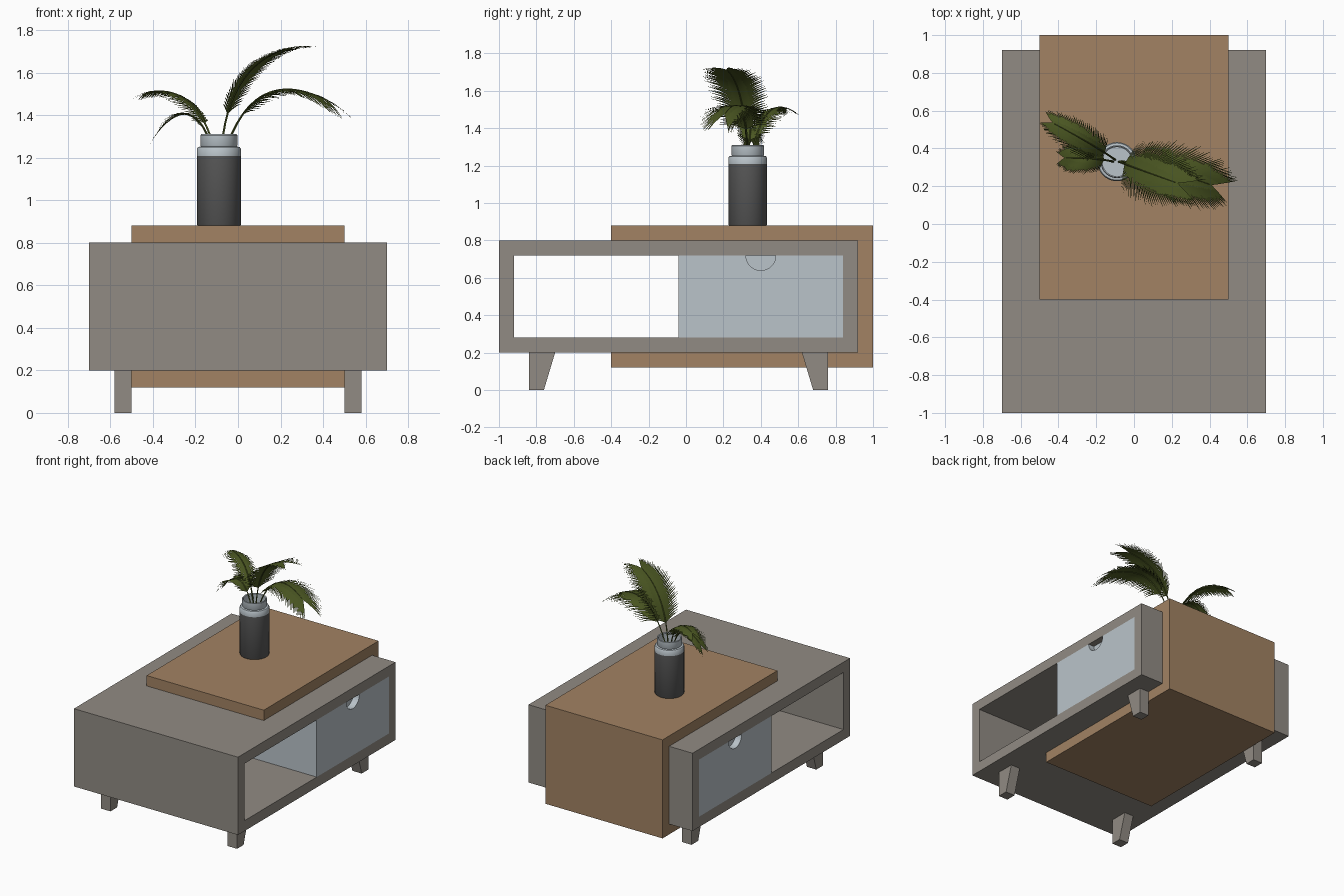
import bpy, bmesh, math, random
from mathutils import Vector

if "Cube" in bpy.data.objects:
    bpy.data.objects.remove(bpy.data.objects["Cube"])

random.seed(4)


def material(name, rgb):
    m = bpy.data.materials.new(name)
    m.diffuse_color = (*rgb, 1)
    m.use_nodes = True
    m.node_tree.nodes["Principled BSDF"].inputs["Base Color"].default_value = m.diffuse_color
    return m


GREY = material("warm grey", (0.285, 0.26, 0.23))
WOOD = material("oak wood", (0.36, 0.225, 0.125))
BLUE = material("pale blue grey", (0.49, 0.55, 0.59))
DARK = material("charcoal", (0.10, 0.10, 0.10))
LEAF = material("palm green", (0.07, 0.095, 0.016))


def finish(name, bm, *mats):
    me = bpy.data.meshes.new(name)
    bm.to_mesh(me)
    bm.free()
    ob = bpy.data.objects.new(name, me)
    bpy.context.collection.objects.link(ob)
    for m in mats:
        me.materials.append(m)
    return ob


def prism(name, yz, x0, x1, mat):
    """Extrude a (y, z) outline along x."""
    bm = bmesh.new()
    face = bm.faces.new([bm.verts.new((x0, y, z)) for y, z in yz])
    ext = bmesh.ops.extrude_face_region(bm, geom=[face])
    moved = [v for v in ext["geom"] if isinstance(v, bmesh.types.BMVert)]
    bmesh.ops.translate(bm, verts=moved, vec=(x1 - x0, 0, 0))
    bmesh.ops.recalc_face_normals(bm, faces=bm.faces)
    return finish(name, bm, mat)


def rect(y0, y1, z0, z1):
    return [(y0, z0), (y1, z0), (y1, z1), (y0, z1)]


# Cabinet: rectangular tube open on both sides
bm = bmesh.new()
loops = [[bm.verts.new((x, y, z)) for y, z in r]
         for x, r in ((-0.7, rect(-1, 0.92, 0.2, 0.8)), (0.7, rect(-1, 0.92, 0.2, 0.8)),
                      (0.7, rect(-0.92, 0.84, 0.28, 0.72)), (-0.7, rect(-0.92, 0.84, 0.28, 0.72)))]
for i in range(4):
    a, b = loops[i], loops[(i + 1) % 4]
    for j in range(4):
        k = (j + 1) % 4
        bm.faces.new((a[j], a[k], b[k], b[j]))
bmesh.ops.recalc_face_normals(bm, faces=bm.faces)
finish("cabinet_frame", bm, GREY)

# Wooden wrap around top, back and underside
prism("wooden_wrap", [(-0.4, 0.8), (-0.4, 0.88), (1, 0.88), (1, 0.12),
                      (-0.4, 0.12), (-0.4, 0.2), (0.92, 0.2), (0.92, 0.8)], -0.5, 0.5, WOOD)

# Drawer with a half-round finger notch on both ends
drawer = prism("drawer", rect(-0.04, 0.84, 0.28, 0.72), -0.7, 0.7, BLUE)
for side in (-1, 1):
    disc = [(0.4 + 0.08 * math.cos(i * math.tau / 32), 0.72 + 0.08 * math.sin(i * math.tau / 32))
            for i in range(32)]
    cutter = prism("notch_cutter", disc, side * 0.65, side * 0.75, BLUE)
    cutter.hide_render = True
    cutter.hide_viewport = True
    cut = drawer.modifiers.new("notch", 'BOOLEAN')
    cut.operation, cut.object, cut.solver = 'DIFFERENCE', cutter, 'EXACT'

# Tapered legs, mirrored about the cabinet centre (y = -0.04)
for sx in (-1, 1):
    for sy, label in ((-1, "front"), (1, "back")):
        outline = [(-0.04 + sy * d, z) for d, z in ((0.8, 0), (0.8, 0.2), (0.66, 0.2), (0.72, 0))]
        prism(label + "_leg", outline, sx * 0.5, sx * 0.58, GREY)

# Vase: lathed, charcoal sleeve below a pale neck
bm = bmesh.new()
profile = [(0, 0.88), (0.1, 0.88), (0.1035, 0.885), (0.1035, 1.208), (0.1035, 1.242), (0.098, 1.25),
           (0.084, 1.252), (0.087, 1.258), (0.087, 1.305), (0.083, 1.31), (0.077, 1.305),
           (0.077, 1.2), (0, 1.2)]
pts = [bm.verts.new((r, 0, z)) for r, z in profile]
edges = [bm.edges.new(p) for p in zip(pts, pts[1:])]
bmesh.ops.spin(bm, geom=pts + edges, axis=(0, 0, 1), cent=(0, 0, 0), angle=math.tau, steps=40)
bmesh.ops.remove_doubles(bm, verts=bm.verts, dist=1e-4)
bmesh.ops.recalc_face_normals(bm, faces=bm.faces)
for f in bm.faces:
    c = f.calc_center_median()
    f.material_index = 1 if c.z < 1.2 else 0
bmesh.ops.translate(bm, verts=bm.verts, vec=(-0.09, 0.33, 0))
vase = finish("vase", bm, BLUE, DARK)
bpy.context.view_layer.objects.active = vase
vase.select_set(True)
bpy.ops.object.shade_smooth_by_angle(angle=math.radians(35))


def frond(name, p0, p1, p2, count, reach, droop):
    """Arching stem with narrow leaflets on both sides."""
    p0, p1, p2 = Vector(p0), Vector(p1), Vector(p2)
    up = Vector((0, 0, 1))
    bm = bmesh.new()

    def strip(path, wide, width):
        rows = []
        for k, p in enumerate(path):
            w = wide * width * (1, 1, 0.75, 0.12)[k]
            rows.append((bm.verts.new(p - w), bm.verts.new(p + w)))
        for a, b in zip(rows, rows[1:]):
            bm.faces.new((a[0], a[1], b[1], b[0]))

    def point(t):
        return p0 * (1 - t) ** 2 + p1 * 2 * t * (1 - t) + p2 * t * t

    # stem: small square tube
    rings = []
    for i in range(15):
        t = i / 14
        tan = ((p1 - p0) * (1 - t) + (p2 - p1) * t).normalized()
        s = tan.cross(up).normalized()
        n = s.cross(tan)
        r = 0.006 * (1 - 0.75 * t)
        rings.append([bm.verts.new(point(t) + d * r) for d in (s, n, -s, -n)])
    for a, b in zip(rings, rings[1:]):
        for j in range(4):
            bm.faces.new((a[j], a[(j + 1) % 4], b[(j + 1) % 4], b[j]))
    # leaflets
    for i in range(count):
        u = i / (count - 1)
        t = 0.28 + 0.72 * u
        tan = ((p1 - p0) * (1 - t) + (p2 - p1) * t).normalized()
        side = tan.cross(up).normalized()
        size = reach * (0.45 + 0.55 * math.sin(math.pi * min(1, 0.12 + 0.75 * u)))
        ang = math.radians(32 + 33 * u)
        for s in (-1, 1):
            length = size * random.uniform(0.9, 1.08)
            d = side * s * math.cos(ang) + tan * math.sin(ang)
            wide = (tan - d * tan.dot(d)).normalized()
            path = [point(t) + d * length * q - up * droop * q * q * length for q in (0, 0.3, 0.65, 1)]
            strip(path, wide, 0.0055)
    return finish(name, bm, LEAF)


# Palm fronds: two large to the right, two small to the left
frond("tall_frond", (-0.08, 0.33, 1.2), (-0.06, 0.32, 1.62), (0.22, 0.22, 1.71), 42, 0.23, 0.2)
frond("low_right_frond", (-0.07, 0.33, 1.2), (0.06, 0.33, 1.64), (0.40, 0.21, 1.48), 42, 0.23, 0.3)
frond("upper_left_frond", (-0.1, 0.34, 1.2), (-0.18, 0.40, 1.55), (-0.42, 0.53, 1.51), 34, 0.13, 0.35)
frond("lower_left_frond", (-0.11, 0.33, 1.2), (-0.19, 0.35, 1.52), (-0.36, 0.35, 1.34), 30, 0.12, 0.2)
